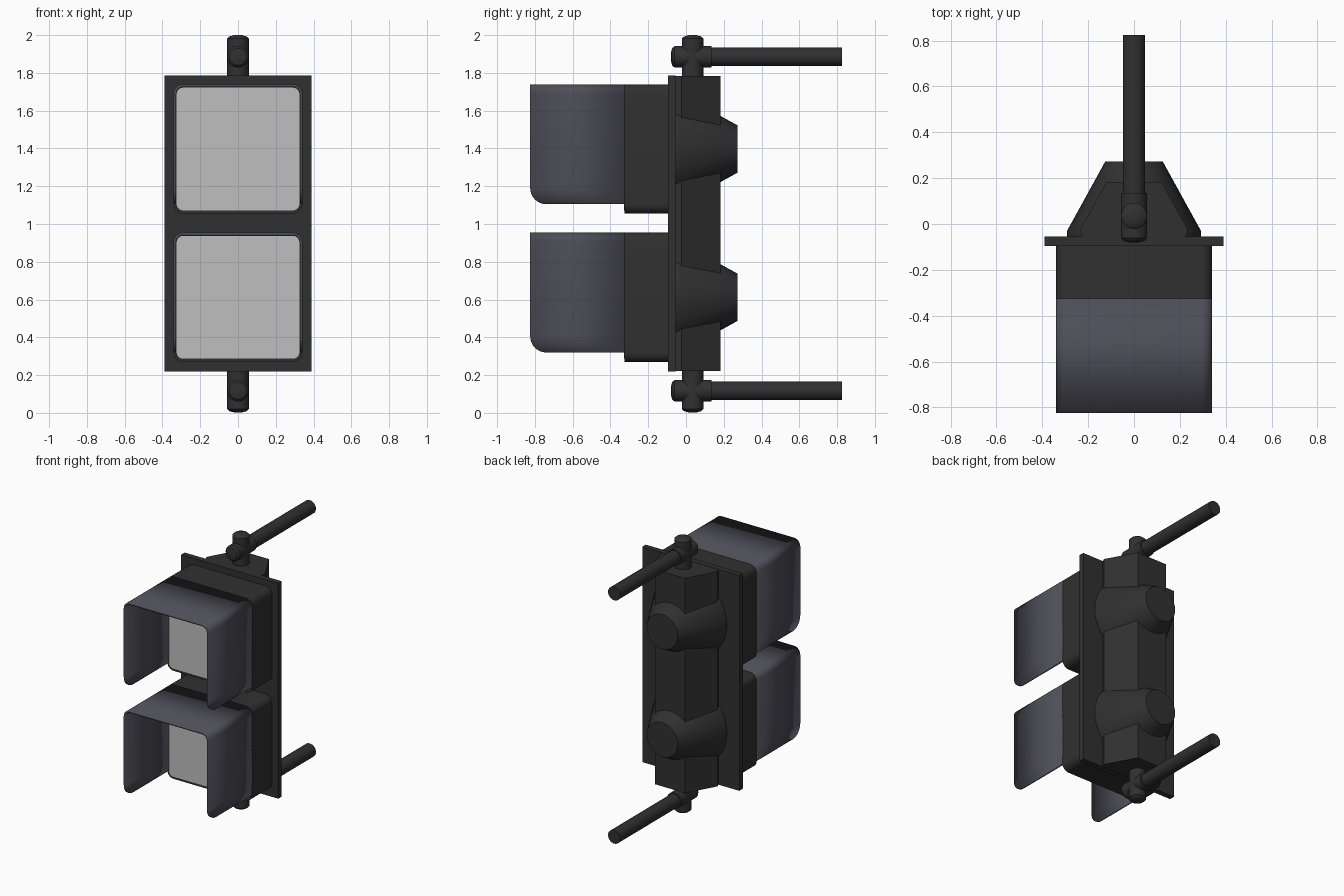
import bpy, bmesh, math
from mathutils import Matrix, Vector

cube = bpy.data.objects.get("Cube")
if cube:
    bpy.data.objects.remove(cube, do_unlink=True)


def material(name, r, g, b):
    m = bpy.data.materials.new(name)
    m.use_nodes = True
    m.diffuse_color = (r, g, b, 1)
    m.node_tree.nodes["Principled BSDF"].inputs["Base Color"].default_value = (r, g, b, 1)
    return m


black = material("housing black", 0.03, 0.03, 0.03)
slate = material("visor slate", 0.075, 0.075, 0.097)
grey = material("lens grey", 0.52, 0.52, 0.52)


def finish(name, bm, mat, smooth=True):
    bmesh.ops.recalc_face_normals(bm, faces=bm.faces)
    me = bpy.data.meshes.new(name)
    bm.to_mesh(me)
    bm.free()
    me.materials.append(mat)
    ob = bpy.data.objects.new(name, me)
    bpy.context.collection.objects.link(ob)
    if smooth:
        bpy.ops.object.select_all(action='DESELECT')
        ob.select_set(True)
        bpy.context.view_layer.objects.active = ob
        bpy.ops.object.shade_smooth_by_angle(angle=math.radians(35))
    return ob


def prism(name, outline, direction, mat, smooth=True):
    """Extrude a closed outline along a direction."""
    bm = bmesh.new()
    face = bm.faces.new([bm.verts.new(p) for p in outline])
    ext = bmesh.ops.extrude_face_region(bm, geom=[face])
    new = [v for v in ext["geom"] if isinstance(v, bmesh.types.BMVert)]
    bmesh.ops.translate(bm, verts=new, vec=direction)
    return finish(name, bm, mat, smooth)


def lathe(name, profile, axis, origin, mat, sides=32):
    """Spin (radius, distance) pairs around an axis through origin."""
    bm = bmesh.new()
    turn = Vector((0, 0, 1)).rotation_difference(Vector(axis)).to_matrix().to_4x4()
    place = Matrix.Translation(origin) @ turn
    rings = []
    for r, h in profile:
        angles = [math.tau * i / sides for i in range(sides)]
        rings.append([bm.verts.new(place @ Vector((r * math.cos(a), r * math.sin(a), h)))
                      for a in angles])
    for lo, hi in zip(rings, rings[1:]):
        for i in range(sides):
            j = (i + 1) % sides
            bm.faces.new((lo[i], lo[j], hi[j], hi[i]))
    bm.faces.new(rings[0])
    bm.faces.new(rings[-1])
    return finish(name, bm, mat)


def rounded_rect(hx, hz, r, y, zc, steps=6):
    pts = []
    for q, (sx, sz) in enumerate(((1, 1), (-1, 1), (-1, -1), (1, -1))):
        for i in range(steps + 1):
            a = math.pi / 2 * (q + i / steps)
            pts.append((sx * (hx - r) + r * math.cos(a), y,
                        zc + sz * (hz - r) + r * math.sin(a)))
    return pts


def visor(name, zc):
    """Open-bottomed hood whose lower front corners are rounded."""
    top, bottom, hx, r, cut = zc + 0.342, zc - 0.292, 0.341, 0.05, 0.085
    front, back = -0.825, -0.322
    side = [(hx, bottom + cut * (1 - math.cos(math.pi / 2 * i / 8))) for i in range(9)]
    side += [(hx - r + r * math.cos(math.pi / 2 * i / 6),
              top - r + r * math.sin(math.pi / 2 * i / 6)) for i in range(7)]
    section = side + [(-x, z) for x, z in reversed(side)]
    bm = bmesh.new()
    rows = []
    for x, z in section:
        d = max(0, cut - (z - bottom))
        y = front + cut - math.sqrt(max(0, cut * cut - d * d))
        rows.append((bm.verts.new((x, y, z)), bm.verts.new((x, back, z))))
    for a, b in zip(rows, rows[1:]):
        bm.faces.new((a[0], a[1], b[1], b[0]))
    ob = finish(name, bm, slate)
    # normals point outward so the wall grows inward
    if ob.data.polygons[8].normal.x < 0:
        ob.data.flip_normals()
    mod = ob.modifiers.new("wall", 'SOLIDIFY')
    mod.thickness = 0.014
    mod.offset = -1


# Backing plate and tapered rear housing
prism("backing_plate", [(-0.39, -0.095, 0.22), (0.39, -0.095, 0.22),
                        (0.39, -0.095, 1.785), (-0.39, -0.095, 1.785)],
      (0, 0.04, 0), black, False)
half = [(0.222, -0.06), (0.235, -0.025), (0.12, 0.183)]
outline = half + [(-x, y) for x, y in reversed(half)]
prism("rear_housing", [(x, y, 0.222) for x, y in outline], (0, 0, 1.561), black, False)

# Two lamps, each with a box, lens, visor and rear cone
for label, zc in (("lower", 0.612), ("upper", 1.397)):
    prism(label + "_lamp_box", rounded_rect(0.341, 0.342, 0.05, -0.325, zc),
          (0, 0.235, 0), black)
    prism(label + "_lens", rounded_rect(0.325, 0.325, 0.035, -0.329, zc),
          (0, 0.008, 0), grey)
    visor(label + "_visor", zc)
    lathe(label + "_rear_cone", [(0.292, -0.06), (0.292, -0.03), (0.125, 0.273)],
          (0, 1, 0), (0, 0, zc), black)

# Mounting brackets: domed post, crossing collar and long arm at each end
for label, zc, up in (("lower", 0.117, -1), ("upper", 1.885, 1)):
    lathe(label + "_post", [(0.057, -0.14), (0.057, 0.097), (0.045, 0.108), (0.02, 0.115)],
          (0, 0, up), (0, 0.035, zc), black)
    lathe(label + "_collar", [(0.02, -0.08), (0.045, -0.074), (0.057, -0.06), (0.057, 0.135)],
          (0, 1, 0), (0, 0, zc), black)
    lathe(label + "_arm", [(0.049, 0.0), (0.049, 0.825)], (0, 1, 0), (0, 0, zc), black)
